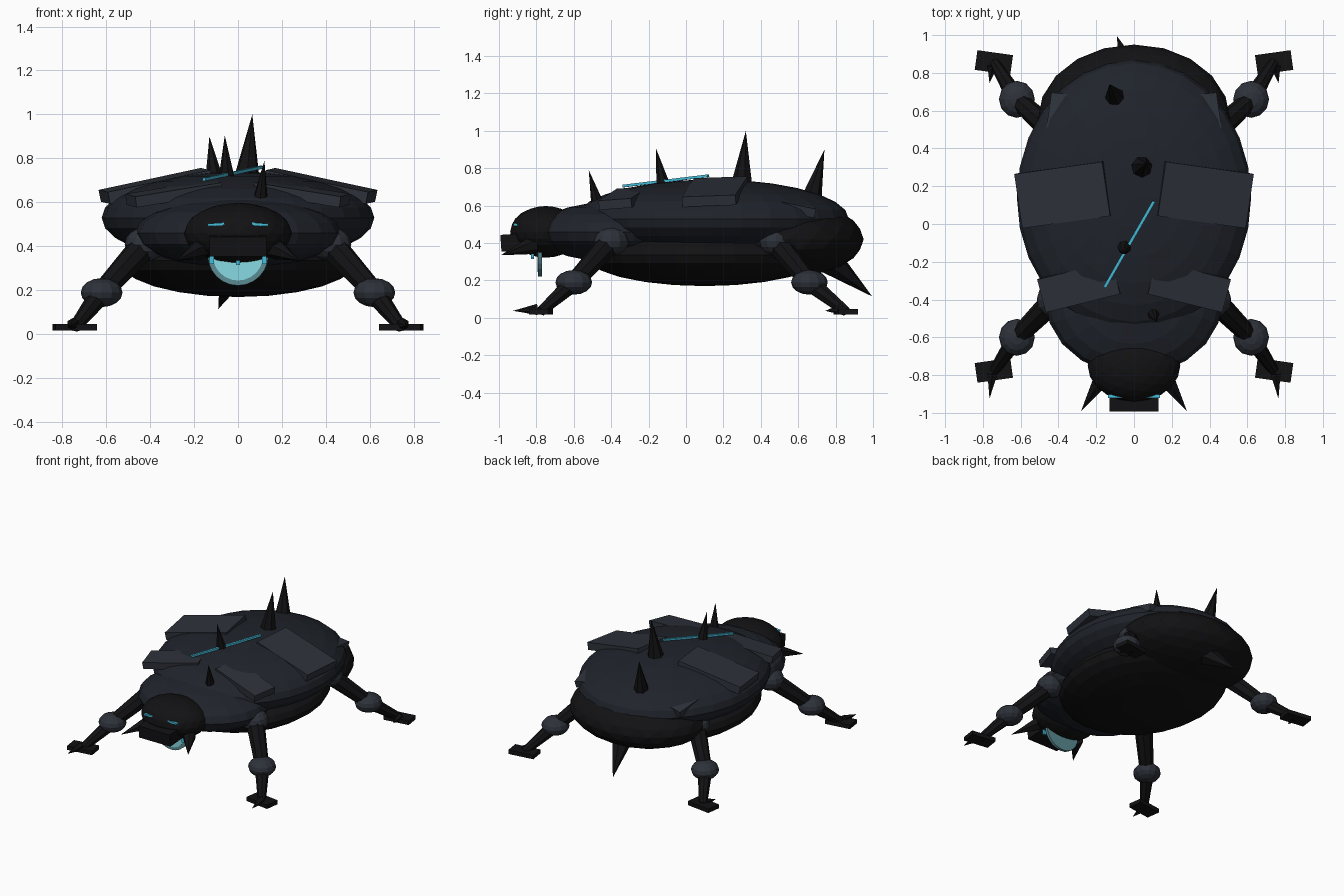
import bpy
from math import radians
from mathutils import Vector

if "Cube" in bpy.data.objects:
    bpy.data.objects.remove(bpy.data.objects["Cube"])


def material(name, r, g, b):
    m = bpy.data.materials.new(name)
    m.diffuse_color = (r, g, b, 1)
    m.use_nodes = True
    m.node_tree.nodes["Principled BSDF"].inputs["Base Color"].default_value = m.diffuse_color
    return m


SHELL = material("shell_blue_black", 0.014, 0.017, 0.024)
DARK = material("near_black", 0.006, 0.006, 0.007)
PLATE = material("slate", 0.026, 0.031, 0.041)
GLOW = material("cyan", 0.06, 0.52, 0.72)
PALE = material("pale_cyan", 0.25, 0.70, 0.76)
RIM = material("dull_teal", 0.10, 0.26, 0.29)


def finish(name, mat):
    o = bpy.context.object
    o.name = name
    o.data.materials.append(mat)
    return o


def ball(name, loc, radii, mat, seg=16, rings=10):
    bpy.ops.mesh.primitive_uv_sphere_add(segments=seg, ring_count=rings, radius=1, location=loc)
    o = finish(name, mat)
    o.scale = radii
    return o


def rock(name, loc, radii, mat, level=3):
    bpy.ops.mesh.primitive_ico_sphere_add(subdivisions=level, radius=1, location=loc)
    o = finish(name, mat)
    o.scale = radii
    return o


def box(name, loc, size, mat, rot=(0, 0, 0)):
    bpy.ops.mesh.primitive_cube_add(size=1, location=loc, rotation=[radians(a) for a in rot])
    o = finish(name, mat)
    o.scale = size
    return o


def taper(name, a, b, r1, r2, mat, sides=8):
    a, b = Vector(a), Vector(b)
    d = b - a
    bpy.ops.mesh.primitive_cone_add(vertices=sides, radius1=r1, radius2=r2, depth=d.length,
                                    location=(a + b) / 2,
                                    rotation=d.to_track_quat('Z', 'Y').to_euler())
    return finish(name, mat)


# Body masses
ball("shell", (0, 0.14, 0.53), (0.62, 0.73, 0.21), SHELL, 28, 14)
ball("belly", (0, 0.10, 0.335), (0.54, 0.64, 0.165), DARK, 24, 12)
rock("rump", (0, 0.55, 0.42), (0.51, 0.40, 0.20), DARK)
ball("chest", (0, -0.40, 0.46), (0.47, 0.40, 0.16), SHELL, 20, 10)
rock("head", (0, -0.75, 0.46), (0.245, 0.19, 0.138), DARK)

# Face
box("snout", (0, -0.90, 0.405), (0.26, 0.18, 0.09), DARK, (4, 0, 0))
for s, side in ((-1, "left"), (1, "right")):
    taper(f"tusk_{side}", (s * 0.17, -0.82, 0.39), (s * 0.28, -0.99, 0.335), 0.05, 0, DARK, 6)
    box(f"eye_{side}", (s * 0.10, -0.912, 0.50), (0.075, 0.02, 0.012), GLOW, (0, s * 4, 0))
    box(f"tooth_{side}", (s * 0.12, -0.82, 0.34), (0.02, 0.015, 0.04), GLOW)
box("tooth_middle", (0, -0.82, 0.335), (0.02, 0.015, 0.04), GLOW)

# Glowing throat disc and its rim
taper("throat_disc", (0, -0.795, 0.36), (0, -0.775, 0.36), 0.115, 0.115, PALE, 24)
taper("throat_rim", (0, -0.79, 0.36), (0, -0.77, 0.36), 0.138, 0.138, RIM, 24)

# Back plates in mirrored pairs: centre, size, rotation
plates = [
    ("front", (0.29, -0.33, 0.64), (0.41, 0.18, 0.05), (4, 9, -14)),
    ("middle", (0.375, 0.155, 0.675), (0.48, 0.29, 0.055), (2, 12, -8)),
    ("rear", (0.27, 0.58, 0.608), (0.36, 0.19, 0.05), (-12, 10, 6)),
]
for n, (x, y, z), size, (rx, ry, rz) in plates:
    for s, side in ((-1, "left"), (1, "right")):
        box(f"{n}_plate_{side}", (s * x, y, z), size, PLATE, (rx, s * ry, s * rz))

# Back spikes: base, tip, radius
spikes = [
    ((0.10, -0.47, 0.60), (0.12, -0.52, 0.79), 0.037),
    ((-0.05, -0.12, 0.70), (-0.06, -0.16, 0.905), 0.04),
    ((0.04, 0.30, 0.71), (0.065, 0.32, 1.0), 0.06),
    ((-0.10, 0.67, 0.64), (-0.13, 0.74, 0.90), 0.056),
]
for i, (a, b, r) in enumerate(spikes):
    taper(f"spike_{i + 1}", a, b, r, 0, DARK, 7)

# Glowing crack across the shell
a, b = Vector((-0.155, -0.335, 0.705)), Vector((0.105, 0.12, 0.76))
crack = box("glowing_crack", (a + b) / 2, (0.016, (b - a).length, 0.014), GLOW)
crack.rotation_euler = (b - a).to_track_quat('Y', 'Z').to_euler()

# Tail
taper("tail", (0, 0.74, 0.33), (-0.09, 0.995, 0.115), 0.085, 0, DARK, 6)

# Legs: hip, knee, foot
for end, hip_y, knee_y, foot_y, turn in (("front", -0.40, -0.60, -0.775, -8),
                                         ("back", 0.48, 0.66, 0.855, 8)):
    for s, side in ((-1, "left"), (1, "right")):
        tag = f"{end}_{side}"
        hip = (s * 0.42, hip_y, 0.41)
        knee = (s * 0.62, knee_y, 0.19)
        foot = (s * 0.74, foot_y, 0.035)
        ball(f"hip_{tag}", hip, (0.095, 0.095, 0.078), PLATE, 12, 8)
        taper(f"thigh_{tag}", hip, knee, 0.065, 0.048, DARK)
        ball(f"knee_{tag}", knee, (0.095, 0.098, 0.066), PLATE, 12, 8)
        taper(f"shin_{tag}", knee, foot, 0.05, 0.028, DARK)
        box(f"foot_{tag}", (s * 0.742, foot_y, 0.033), (0.19, 0.105, 0.03), DARK, (0, 0, s * turn))
        reach = 0.15 if end == "front" else 0.11
        taper(f"claw_{tag}", (s * 0.75, foot_y - 0.02, 0.045),
              (s * 0.765, foot_y - reach, 0.038), 0.03, 0, DARK, 6)
